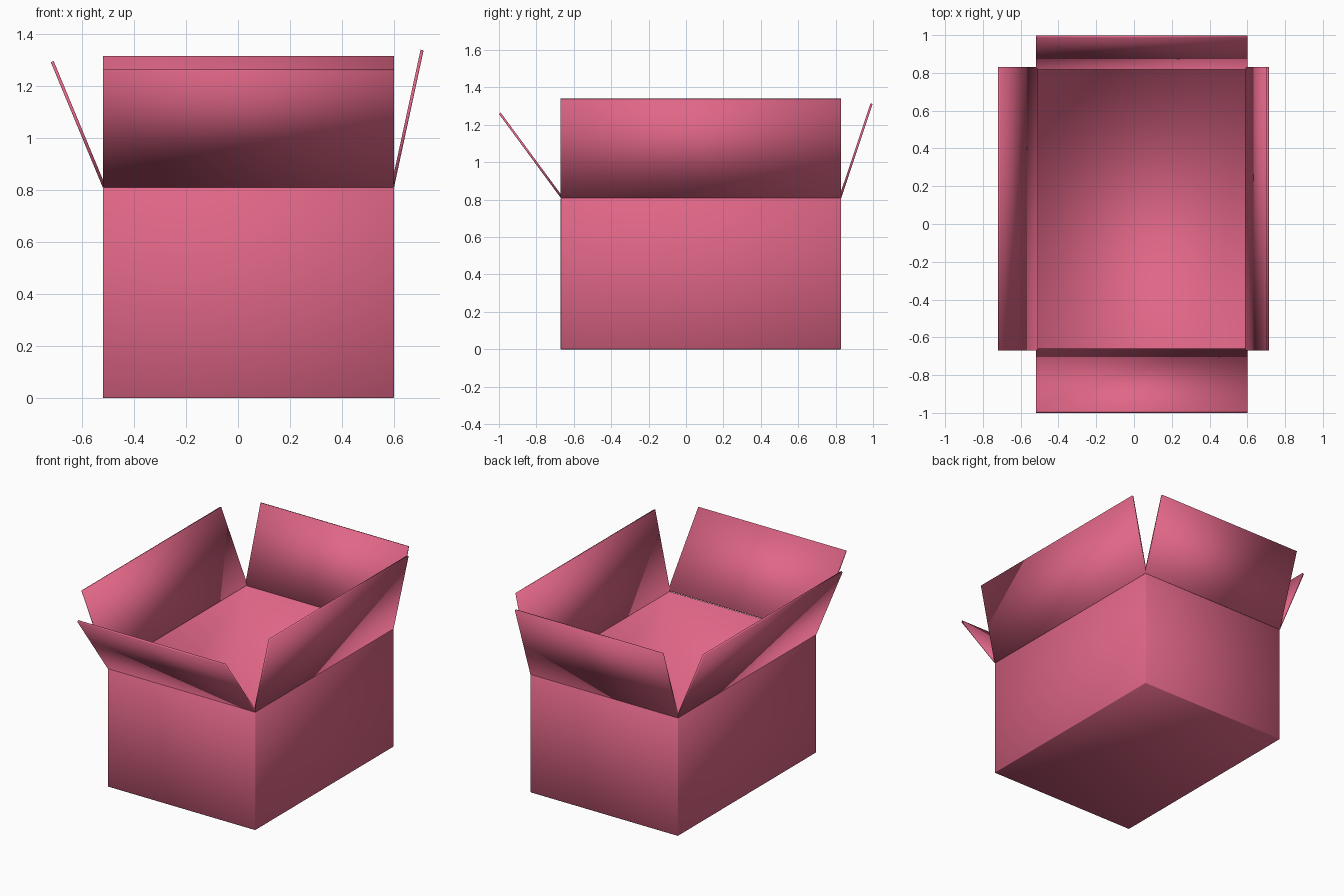
import bpy, bmesh
from mathutils import Matrix, Vector

if "Cube" in bpy.data.objects:
    bpy.data.objects.remove(bpy.data.objects["Cube"], do_unlink=True)

X0, X1, Y0, Y1, H, T = -0.52, 0.60, -0.67, 0.83, 0.81, 0.012

# Pink card
card = bpy.data.materials.new("pink_card")
card.use_nodes = True
PINK = (0.745, 0.133, 0.242, 1)
card.diffuse_color = PINK
card.node_tree.nodes["Principled BSDF"].inputs["Base Color"].default_value = PINK


def finish(name, bm):
    bmesh.ops.recalc_face_normals(bm, faces=bm.faces)
    for f in bm.faces:
        f.smooth = True
    mesh = bpy.data.meshes.new(name)
    bm.to_mesh(mesh)
    bm.free()
    mesh.materials.append(card)
    bpy.context.collection.objects.link(bpy.data.objects.new(name, mesh))


# Open carton: solid block, top inset and pushed down to leave thin walls
bm = bmesh.new()
size = Matrix.Diagonal((X1 - X0, Y1 - Y0, H, 1))
middle = Matrix.Translation(((X0 + X1) / 2, (Y0 + Y1) / 2, H / 2))
bmesh.ops.create_cube(bm, size=1, matrix=middle @ size)
outer_edges = list(bm.edges)
top = max(bm.faces, key=lambda f: f.calc_center_median().z)
bmesh.ops.inset_region(bm, faces=[top], thickness=T)
floor = bmesh.ops.extrude_face_region(bm, geom=[top])["geom"]
bmesh.ops.translate(bm, vec=(0, 0, T - H),
                    verts=[v for v in floor if isinstance(v, bmesh.types.BMVert)])
if top.is_valid:
    bmesh.ops.delete(bm, geom=[top], context='FACES_ONLY')
# Slightly softened outside edges
bmesh.ops.bevel(bm, geom=outer_edges, offset=0.003, segments=1,
                affect='EDGES', profile=0.5)
finish("box_body", bm)


# Flaps: thin panels leaning out from each wall's top edge
def flap(name, axis, hinge, tip, tip_z, start, end):
    bm = bmesh.new()
    lean = Vector((tip - hinge, tip_z - H))
    inward = Vector((lean.y, -lean.x)).normalized() * T
    if inward.x * hinge > 0:
        inward = -inward
    base = Vector((hinge, H))
    section = [base, base + lean, base + lean + inward, base + inward]

    def place(p, along):
        return (p.x, along, p.y) if axis == "x" else (along, p.x, p.y)

    face = bm.faces.new([bm.verts.new(place(p, start)) for p in section])
    made = bmesh.ops.extrude_face_region(bm, geom=[face])["geom"]
    shift = (0, end - start, 0) if axis == "x" else (end - start, 0, 0)
    bmesh.ops.translate(bm, vec=shift,
                        verts=[v for v in made if isinstance(v, bmesh.types.BMVert)])
    finish(name, bm)


flap("left_flap", "x", X1, 0.714, 1.338, Y0, Y1)
flap("right_flap", "x", X0, -0.72, 1.292, Y0, Y1)
flap("front_flap", "y", Y0, -1.0, 1.258, X0, X1)
flap("back_flap", "y", Y1, 0.998, 1.312, X0, X1)
